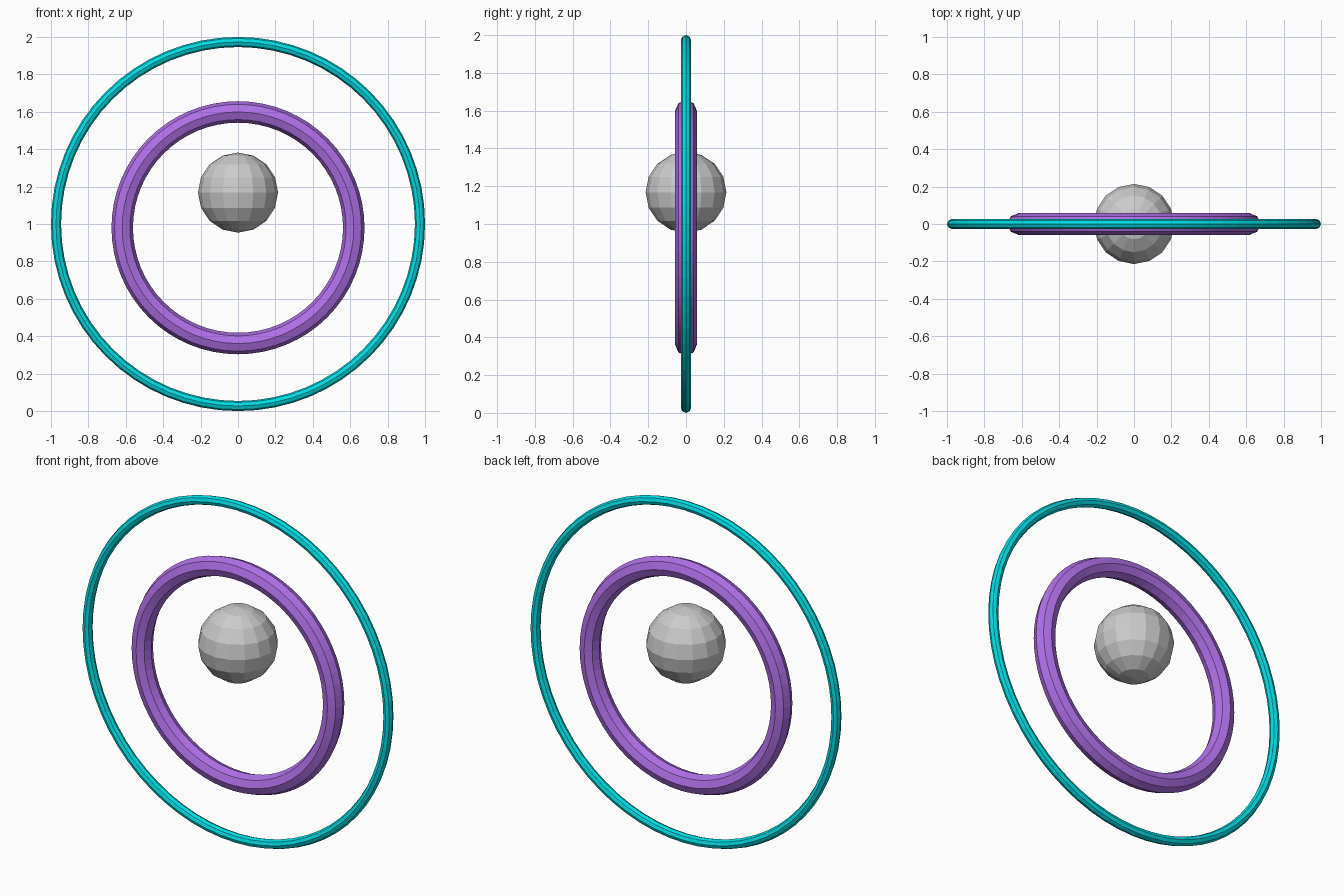
import bpy
from math import pi

if "Cube" in bpy.data.objects:
    bpy.data.objects.remove(bpy.data.objects["Cube"])


def material(name, color):
    m = bpy.data.materials.new(name)
    m.diffuse_color = color
    m.use_nodes = True
    m.node_tree.nodes["Principled BSDF"].inputs["Base Color"].default_value = m.diffuse_color
    return m


def ring(name, z, major, minor, mat):
    # upright eight-sided tube facing the front
    bpy.ops.mesh.primitive_torus_add(
        major_segments=64, minor_segments=8, major_radius=major,
        minor_radius=minor, location=(0, 0, z), rotation=(pi / 2, 0, 0))
    ob = bpy.context.object
    ob.name = name
    ob.data.materials.append(mat)
    return ob


# outer thin ring
ring("outer_ring", 1.0, 0.973, 0.027, material("cyan", (0.0, 0.72, 0.77, 1)))

# inner thick ring, set slightly low
ring("inner_ring", 0.98, 0.619, 0.0575, material("purple", (0.43, 0.16, 0.8, 1)))

# faceted ball floating inside the rings
bpy.ops.mesh.primitive_uv_sphere_add(
    segments=16, ring_count=8, radius=0.214, location=(0, 0, 1.168))
bpy.context.object.name = "center_ball"
